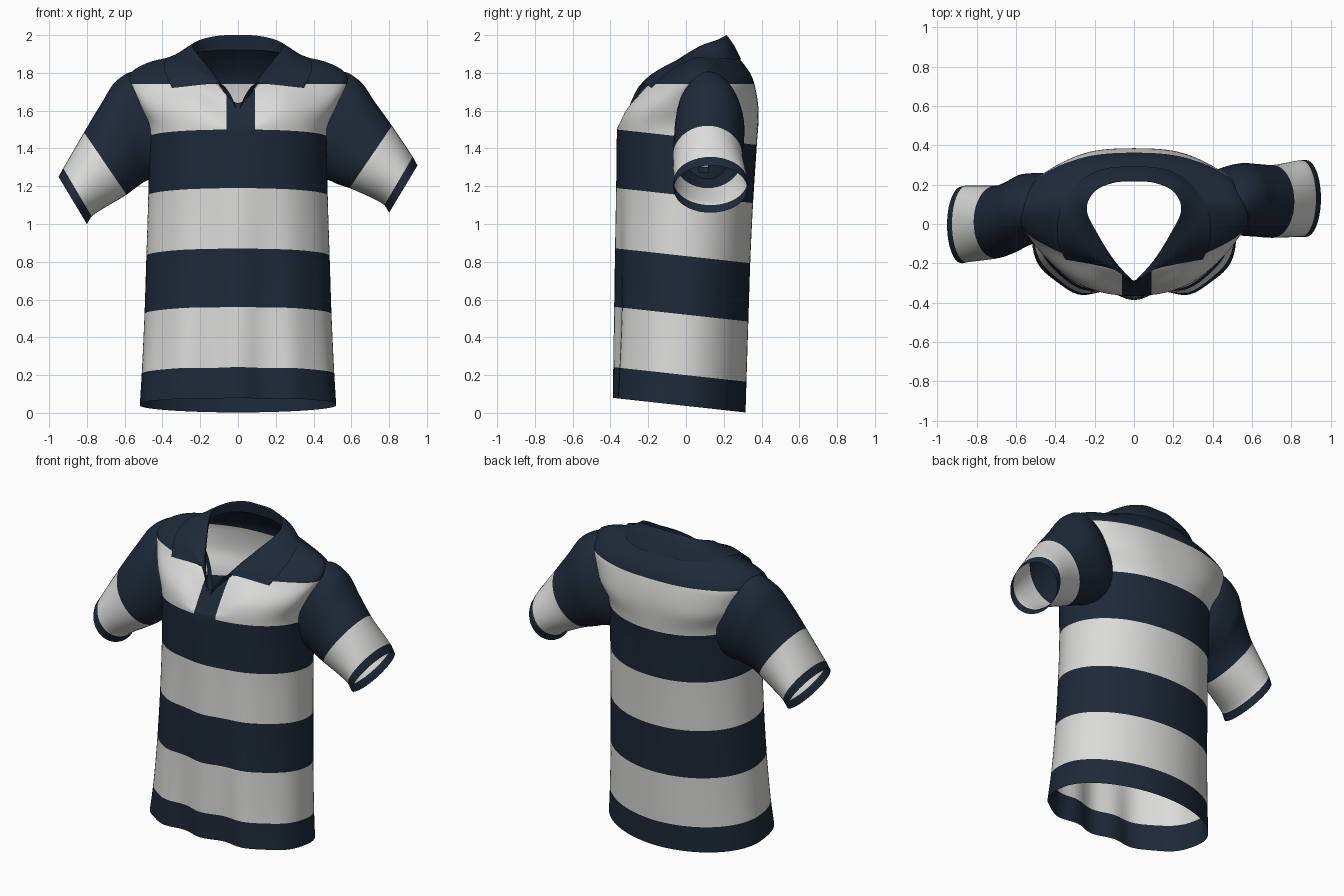
import bpy, bmesh, math
from mathutils import Vector as V

if "Cube" in bpy.data.objects:
    bpy.data.objects.remove(bpy.data.objects["Cube"])


def material(name, rgb):
    m = bpy.data.materials.new(name)
    m.diffuse_color = (*rgb, 1)
    m.use_nodes = True
    m.node_tree.nodes["Principled BSDF"].inputs["Base Color"].default_value = m.diffuse_color
    return m


MATS = [material("navy", (0.0125, 0.022, 0.040)), material("off_white", (0.71, 0.71, 0.695))]
NAVY, WHITE = 0, 1


def mirror(half, closed):
    """Half outline from front centre to back centre -> full outline."""
    pts = [V(p) for p in half]
    left = [V((-p.x, p.y, p.z)) for p in pts]
    return pts + left[-2:0:-1] if closed else pts + left[-2::-1]


def smooth_line(pts, n, closed):
    """Catmull-Rom curve through the points."""
    out, c = [], len(pts)
    get = (lambda i: pts[i % c]) if closed else (lambda i: pts[max(0, min(c - 1, i))])
    for i in range(c if closed else c - 1):
        a, b, d, e = get(i - 1), get(i), get(i + 1), get(i + 2)
        for k in range(n):
            t = k / n
            out.append(0.5 * (2 * b + (d - a) * t + (2 * a - 5 * b + 4 * d - e) * t * t
                              + (3 * b - a - 3 * d + e) * t ** 3))
    return out if closed else out + [pts[-1].copy()]


def slope(d1, d2):
    return 0 if d1 * d2 <= 0 else 2 * d1 * d2 / (d1 + d2)


def blend_rows(rows, n):
    """Smooth rows in between without overshoot."""
    last, out = len(rows) - 1, []
    for i in range(last):
        for k in range(n):
            t, row = k / n, []
            for j in range(len(rows[0])):
                p = V()
                for c in range(3):
                    y0, y1 = rows[i][j][c], rows[i + 1][j][c]
                    d = y1 - y0
                    m0 = slope(y0 - rows[i - 1][j][c], d) if i else d
                    m1 = slope(d, rows[i + 2][j][c] - y1) if i + 1 < last else d
                    p[c] = (y0 * (2 * t**3 - 3 * t * t + 1) + m0 * (t**3 - 2 * t * t + t)
                            + y1 * (3 * t * t - 2 * t**3) + m1 * (t**3 - t * t))
                row.append(p)
            out.append(row)
    return out + [rows[-1]]


def loft(rows, closed):
    bm = bmesh.new()
    grid = [[bm.verts.new(p) for p in r] for r in rows]
    c = len(grid[0])
    for i in range(len(grid) - 1):
        for j in range(c if closed else c - 1):
            k = (j + 1) % c
            f = bm.faces.new((grid[i][j], grid[i][k], grid[i + 1][k], grid[i + 1][j]))
            f.material_index = NAVY
    return bm


def finish(bm, name):
    for f in bm.faces:
        f.smooth = True
    me = bpy.data.meshes.new(name)
    bm.to_mesh(me)
    bm.free()
    for m in MATS:
        me.materials.append(m)
    ob = bpy.data.objects.new(name, me)
    bpy.context.collection.objects.link(ob)
    return ob


# --- Torso: soft ovals (height, half width, front y, back y, front and back squareness)
TILT, COLS = 0.11, 96
STRIPES = [0.20, 0.52, 0.83, 1.15, 1.46]
BODY = [(.037, .52, -.367, .315, 2.8, 1.95), (.20, .51, -.367, .32, 2.5, 1.95),
        (.52, .495, -.367, .33, 2.2, 2.0), (.83, .485, -.367, .34, 2.05, 2.05),
        (1.15, .475, -.366, .355, 2.05, 2.1), (1.46, .47, -.365, .375, 2.2, 2.15)]


def body_ring(h, hw, yf, yb, nf, nb):
    ring = []
    for j in range(COLS):
        a = math.tau * j / COLS - math.pi / 2
        c, s = math.cos(a), math.sin(a)
        n = nf if s < 0 else nb
        r = (abs(c) ** n + abs(s) ** n) ** (-1 / n)
        x, y = hw * r * c, (yf + yb) / 2 + (yb - yf) / 2 * r * s
        if s < 0:  # soft vertical folds in the front
            y -= 0.021 * max(0, 1 - h / 1.4) * s * s * math.cos(math.tau * x / 0.29)
        ring.append(V((x, y, h - TILT * y)))
    return ring


# Chest, shoulder and neckline outlines, front centre to back centre
YOKE = [
    [(0, -.345, 1.53), (.25, -.305, 1.60), (.485, -.13, 1.62), (.52, .07, 1.62),
     (.45, .25, 1.60), (.25, .36, 1.58), (0, .385, 1.58)],
    [(0, -.32, 1.575), (.23, -.22, 1.71), (.54, -.05, 1.745), (.57, .09, 1.78),
     (.47, .25, 1.73), (.25, .34, 1.74), (0, .36, 1.75)],
    [(0, -.30, 1.61), (.18, -.20, 1.735), (.38, -.04, 1.82), (.46, .10, 1.86),
     (.36, .22, 1.83), (.18, .28, 1.85), (0, .295, 1.86)],
    [(0, -.287, 1.64), (.11, -.19, 1.74), (.20, -.05, 1.84), (.26, .08, 1.895),
     (.20, .185, 1.91), (.10, .225, 1.92), (0, .235, 1.92)]]
rings = [body_ring(*b) for b in BODY] + [smooth_line(mirror(y, True), 8, True) for y in YOKE]
bm = loft(blend_rows(rings, 5), True)

# Cut crisp colour edges for the yoke line and placket
for co, no in (((0, 0, 1.74), (0, 0, 1)), ((-.06, 0, 0), (1, 0, 0)), ((.09, 0, 0), (1, 0, 0))):
    bmesh.ops.bisect_plane(bm, geom=bm.verts[:] + bm.edges[:] + bm.faces[:],
                           plane_co=co, plane_no=no, dist=1e-5)
armholes = []
for f in bm.faces:
    c = f.calc_center_median()
    band = sum(c.z + TILT * c.y > s for s in STRIPES)
    white = band % 2 == 1
    if band == 5:
        white = c.z < 1.74 and not (c.y < 0 and -.06 < c.x < .09)
    f.material_index = WHITE if white else NAVY
    if abs(c.x) > .36 and ((c.y - .10) / .11) ** 2 + ((c.z - 1.51) / .21) ** 2 < 1:
        armholes.append(f)
bmesh.ops.delete(bm, geom=armholes, context='FACES')
finish(bm, "torso")

# --- Sleeves: rings given by top point, bottom point (x, z) and half depth
SLEEVE = [((.43, 1.76), (.30, 1.30), .13), ((.55, 1.807), (.38, 1.25), .17),
          ((.645, 1.757), (.47, 1.235), .185), ((.725, 1.645), (.53, 1.21), .185),
          ((.815, 1.52), (.59, 1.19), .185), ((.925, 1.355), (.775, 1.10), .195),
          ((.95, 1.31), (.80, 1.06), .195)]
# per side: ring centre y, ring height shift
SIDES = {"right": (1, (.11, .12, .125, .12, .115, .13, .13), (0,) * 7),
         "left": (-1, (.10, .09, .07, .035, .01, 0, -.005), (0, 0, 0, -.01, -.035, -.06, -.06))}
for side, (sx, ys, dz) in SIDES.items():
    rows = []
    for (top, bot, hw), yc, d in zip(SLEEVE, ys, dz):
        row = []
        for j in range(40):
            a = math.tau * j / 40
            u = math.cos(a) / 2
            row.append(V((sx * ((top[0] + bot[0]) / 2 + u * (top[0] - bot[0])),
                          yc + hw * math.sin(a),
                          (top[1] + bot[1]) / 2 + u * (top[1] - bot[1]) + d)))
        rows.append(row)
    bm = loft(blend_rows(rows, 5), True)
    for i, f in enumerate(bm.faces):  # white band above the navy cuff
        f.material_index = WHITE if i // (40 * 5) == 4 else NAVY
    if sx > 0:
        bmesh.ops.reverse_faces(bm, faces=bm.faces[:])
    finish(bm, side + "_sleeve")

# --- Collar: inner stand, fold line, leaf middle, leaf edge
COLLAR = [
    [(.01, -.285, 1.60), (.10, -.185, 1.735), (.185, -.05, 1.835), (.245, .08, 1.89),
     (.195, .18, 1.91), (.10, .22, 1.92), (0, .23, 1.92)],
    [(.012, -.30, 1.62), (.10, -.195, 1.76), (.18, -.06, 1.86), (.24, .07, 1.94),
     (.20, .165, 1.975), (.10, .21, 1.997), (0, .215, 2.0)],
    [(.10, -.232, 1.745), (.20, -.17, 1.80), (.28, -.05, 1.865), (.31, .08, 1.905),
     (.26, .19, 1.93), (.14, .245, 1.945), (0, .252, 1.95)],
    [(.35, -.18, 1.72), (.385, -.10, 1.80), (.39, -.02, 1.85), (.37, .08, 1.882),
     (.29, .205, 1.875), (.16, .278, 1.87), (0, .292, 1.873)]]
# open outline: the two ends meet at the bottom of the V
rows = [smooth_line(mirror(r, False), 6, False) for r in COLLAR]
bm = loft(blend_rows(rows, 4), False)
bmesh.ops.reverse_faces(bm, faces=bm.faces[:])
finish(bm, "collar")
